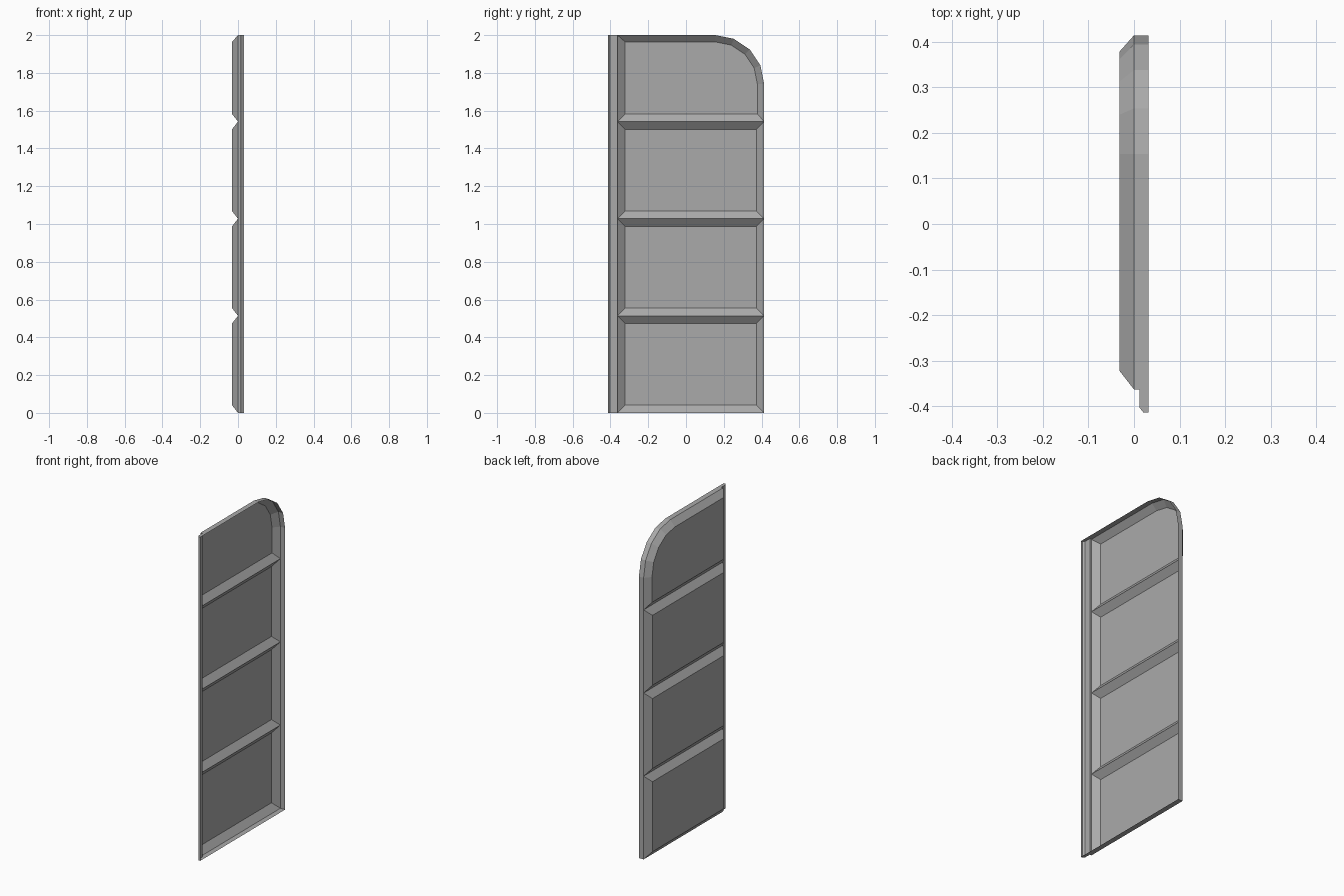
import bpy
import bmesh
import math

cube = bpy.data.objects.get("Cube")
if cube:
    bpy.data.objects.remove(cube, do_unlink=True)

grey = bpy.data.materials.new("mid grey")
grey.use_nodes = True
colour = (0.4, 0.4, 0.4, 1)
grey.diffuse_color = colour
grey.node_tree.nodes["Principled BSDF"].inputs["Base Color"].default_value = colour

RIM, BACK_OF_DISH = 0.032, -0.032     # x of the open rim and of the panel floors
FRONT, HINGE, REAR = -0.414, -0.363, 0.414
TOP, RADIUS = 2.0, 0.26
BEVEL = 0.041
RIDGES = [0, 0.514, 1.028, 1.542, TOP]


def make_object(name, bm):
    bmesh.ops.remove_doubles(bm, verts=bm.verts, dist=0.0001)
    mesh = bpy.data.meshes.new(name)
    bm.to_mesh(mesh)
    bm.free()
    mesh.materials.append(grey)
    obj = bpy.data.objects.new(name, mesh)
    bpy.context.collection.objects.link(obj)
    return obj


def face(bm, points):
    return bm.faces.new([bm.verts.new(p) for p in points])


def arc(radius):
    """Rounded upper rear corner, from the rear edge up to the top edge."""
    cy, cz = REAR - RADIUS, TOP - RADIUS
    steps = [math.radians(22.5 * i) for i in range(5)]
    return [(cy + radius * math.cos(a), cz + radius * math.sin(a)) for a in steps]


def outline(front, rear, low, high, radius=None):
    corner = arc(radius) if radius else [(rear, high)]
    return [(front, low), (rear, low)] + corner + [(front, high)]


# Pressed panels: sloping border around a flat floor
for i, (low, high) in enumerate(zip(RIDGES, RIDGES[1:])):
    last = high == TOP
    inset = 0.036 if last else BEVEL
    outer = outline(HINGE, REAR, low, high, RADIUS if last else None)
    inner = outline(HINGE + BEVEL, REAR - inset, low + BEVEL, high - inset,
                    RADIUS - inset if last else None)
    ring_out = [(0, y, z) for y, z in outer]
    ring_in = [(BACK_OF_DISH, y, z) for y, z in inner]
    bm = bmesh.new()
    face(bm, ring_in[::-1])
    for k in range(len(outer)):
        n = (k + 1) % len(outer)
        face(bm, [ring_out[k], ring_in[k], ring_in[n], ring_out[n]])
    make_object(f"panel_{i + 1}", bm)

# Thin rim wall around the bottom, rear, rounded corner and top
bm = bmesh.new()
path = outline(HINGE, REAR, 0, TOP, RADIUS)
for (y0, z0), (y1, z1) in zip(path, path[1:]):
    face(bm, [(0, y0, z0), (0, y1, z1), (RIM, y1, z1), (RIM, y0, z0)])
make_object("rim_wall", bm)

# Stepped strip along the front edge, closed at its two ends
bm = bmesh.new()
profile = [(0, HINGE), (0.012, HINGE), (0.012, -0.403), (0.021, FRONT), (RIM, FRONT)]
for (x0, y0), (x1, y1) in zip(profile, profile[1:]):
    face(bm, [(x0, y0, 0), (x1, y1, 0), (x1, y1, TOP), (x0, y0, TOP)])
cap = profile[1:] + [(RIM, HINGE)]
face(bm, [(x, y, TOP) for x, y in cap])
face(bm, [(x, y, 0) for x, y in reversed(cap)])
make_object("front_strip", bm)
